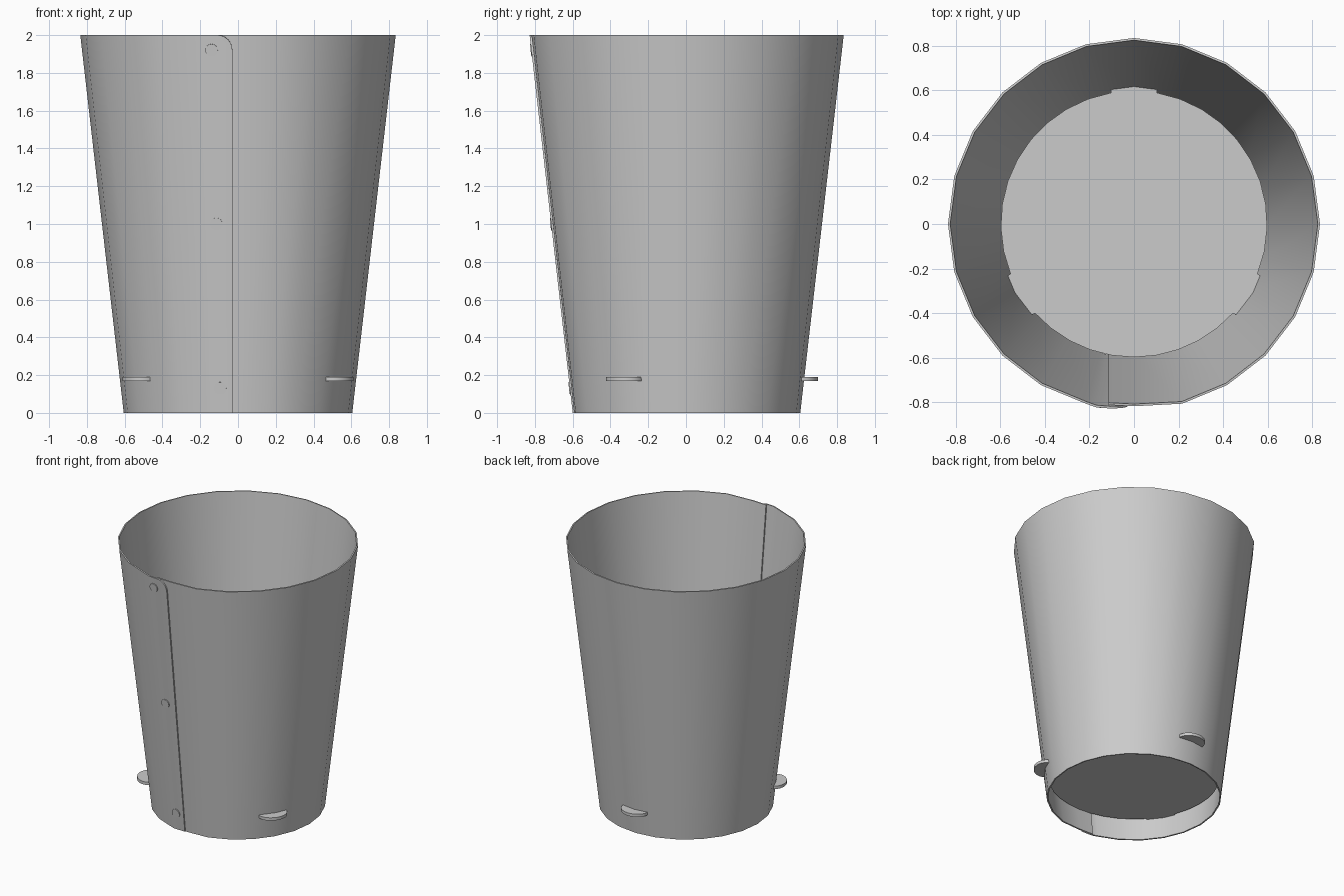
import bpy, bmesh, math
from mathutils import Vector

cube = bpy.data.objects.get("Cube")
if cube:
    bpy.data.objects.remove(cube)

steel = bpy.data.materials.new("sheet_grey")
steel.use_nodes = True
grey = (0.6, 0.6, 0.6, 1)
steel.diffuse_color = grey
steel.node_tree.nodes["Principled BSDF"].inputs["Base Color"].default_value = grey

HEIGHT, TOP_R, BASE_R, SHEET = 2.0, 0.835, 0.605, 0.01
TAPER = BASE_R / TOP_R


def finish(name, bm, thickness=0):
    mesh = bpy.data.meshes.new(name)
    bm.to_mesh(mesh)
    bm.free()
    mesh.materials.append(steel)
    obj = bpy.data.objects.new(name, mesh)
    bpy.context.collection.objects.link(obj)
    bpy.ops.object.select_all(action='DESELECT')
    bpy.context.view_layer.objects.active = obj
    obj.select_set(True)
    if thickness:
        mod = obj.modifiers.new("thickness", 'SOLIDIFY')
        mod.thickness, mod.offset = thickness, -1
        bpy.ops.object.modifier_apply(modifier=mod.name)
    bpy.ops.object.shade_smooth_by_angle(angle=math.radians(30))
    return obj


def column(x, y, keep_x=False):
    """Base and rim points of one fold line of the tapered sheet."""
    return Vector((x if keep_x else x * TAPER, y * TAPER, 0)), Vector((x, y, HEIGHT))


# Rolled wall: inner lap edge, round body, raised outer lap with a rounded corner
columns = [column(-0.115, -0.812, True), column(0, -0.818)]
for i in range(1, 24):
    a = math.radians(-90 + 15 * i)
    columns.append(column(TOP_R * math.cos(a), TOP_R * math.sin(a)))
columns.append(column(-0.17, -0.823))

bm = bmesh.new()
pairs = [[bm.verts.new(p) for p in c] for c in columns]
for (b0, t0), (b1, t1) in zip(pairs, pairs[1:]):
    bm.faces.new((b0, b1, t1, t0))
edge_base, edge_top = column(-0.03, -0.828, True)
corner = 0.08
outline = [edge_base]
for i in range(7):
    a = math.pi / 2 * i / 6
    z = HEIGHT - corner + corner * math.sin(a)
    p = edge_base.lerp(edge_top, z / HEIGHT)
    p.x -= corner * (1 - math.cos(a))
    outline.append(p)
last_base, last_top = pairs[-1]
bm.faces.new([last_base] + [bm.verts.new(p) for p in outline] + [last_top])
finish("rolled_wall", bm, SHEET)

# Floor disc with three rounded tabs pushed through the wall
FLOOR_R, TAB_HALF, TAB_SIDE, TAB_END = 0.598, 0.103, 0.615, 0.70
tabs = [-32, 90, 212]
points = []
for tab, following in zip(tabs, tabs[1:] + [328]):
    a = math.radians(tab)
    out = Vector((math.cos(a), math.sin(a), 0))
    side = Vector((-out.y, out.x, 0))
    for i in range(13):
        t = math.pi * (i / 12 - 0.5)
        points.append(out * (TAB_SIDE + (TAB_END - TAB_SIDE) * math.cos(t))
                      + side * TAB_HALF * math.sin(t))
    for i in range(11):
        b = math.radians(tab + 10 + (following - tab - 20) * i / 10)
        points.append(Vector((FLOOR_R * math.cos(b), FLOOR_R * math.sin(b), 0)))
bm = bmesh.new()
face = bm.faces.new([bm.verts.new(p + Vector((0, 0, 0.168))) for p in points])
solid = bmesh.ops.extrude_face_region(bm, geom=[face], use_keep_orig=True)
bmesh.ops.translate(bm, vec=(0, 0, 0.022),
                    verts=[v for v in solid["geom"] if isinstance(v, bmesh.types.BMVert)])
bmesh.ops.recalc_face_normals(bm, faces=bm.faces)
finish("floor_with_tabs", bm)

# Flat rivets along the lap
slope = (TOP_R - BASE_R) / HEIGHT
normal = Vector((-0.035, -1, -slope)).normalized()
for name, x, z in (("top", -0.14, 1.92), ("middle", -0.115, 1.0), ("bottom", -0.095, 0.13)):
    bm = bmesh.new()
    bmesh.ops.create_cone(bm, cap_ends=True, segments=24,
                          radius1=0.033, radius2=0.033, depth=0.012)
    rivet = finish(name + "_rivet", bm)
    rivet.rotation_mode = 'QUATERNION'
    rivet.rotation_quaternion = normal.to_track_quat('Z', 'Y')
    rivet.location = (x, -0.825 * (TAPER + (1 - TAPER) * z / HEIGHT), z)
